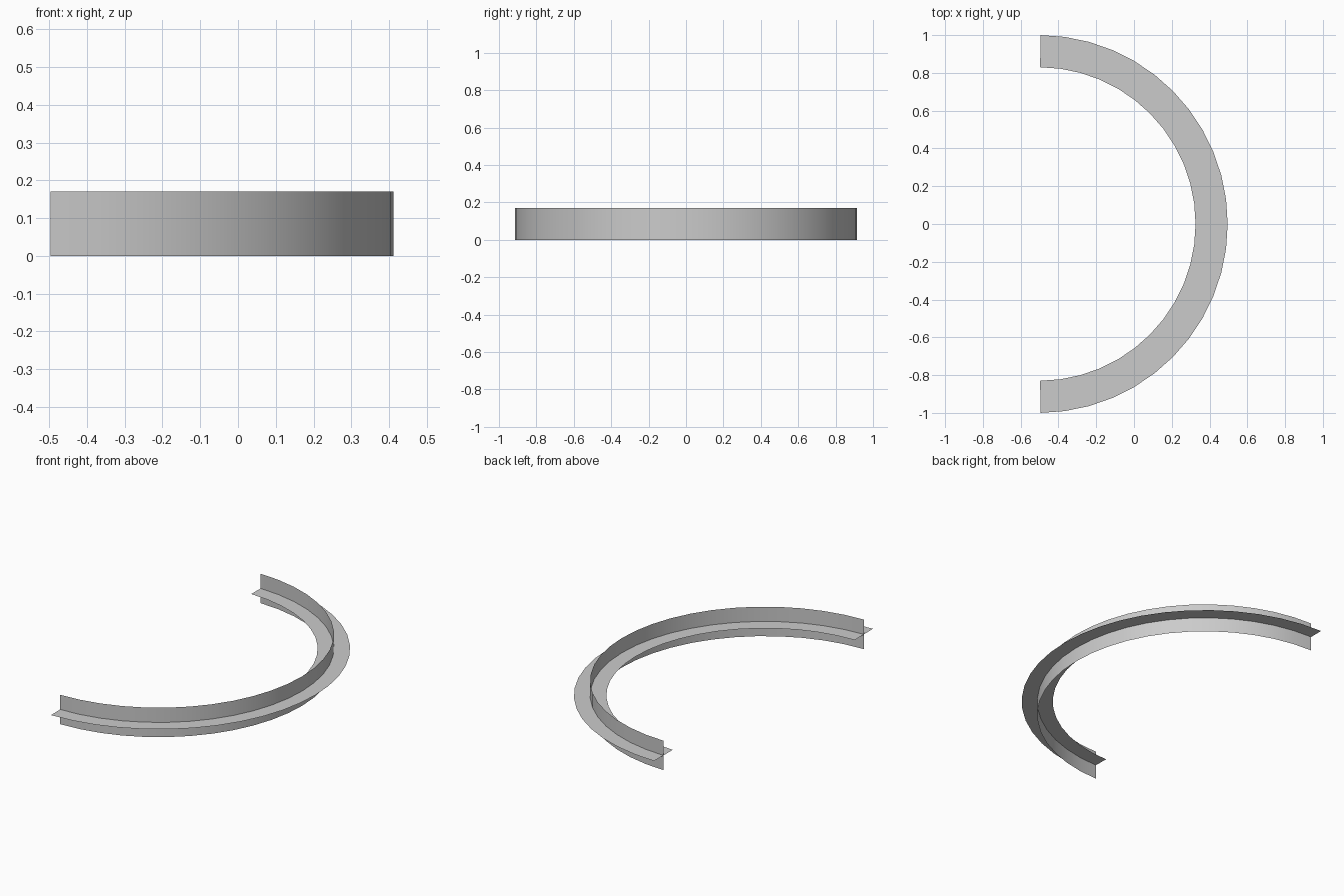
import bpy
import math

cube = bpy.data.objects.get("Cube")
if cube:
    bpy.data.objects.remove(cube, do_unlink=True)

grey = bpy.data.materials.new("light grey")
grey.use_nodes = True
colour = (0.6, 0.6, 0.6, 1)
grey.diffuse_color = colour
grey.node_tree.nodes["Principled BSDF"].inputs["Base Color"].default_value = colour

SEGMENTS = 24
SWEEP = math.radians(179)
CENTRE_X = -0.504
MIDDLE, HALF = 0.915, 0.085


def arc_strip(name, start, end):
    """Sweep a line between two (radius, height) points around the arc."""
    verts = []
    for i in range(SEGMENTS + 1):
        a = SWEEP * (i / SEGMENTS - 0.5)
        for r, z in (start, end):
            verts.append((CENTRE_X + r * math.cos(a), r * math.sin(a), z))
    faces = [(2 * i, 2 * i + 1, 2 * i + 3, 2 * i + 2) for i in range(SEGMENTS)]
    mesh = bpy.data.meshes.new(name)
    mesh.from_pydata(verts, [], faces)
    mesh.materials.append(grey)
    mesh.shade_smooth()
    obj = bpy.data.objects.new(name, mesh)
    bpy.context.collection.objects.link(obj)
    return obj


# Flat half ring crossed by an upright half band, both paper thin
arc_strip("flat_ring", (MIDDLE - HALF, HALF), (MIDDLE + HALF, HALF))
arc_strip("upright_band", (MIDDLE, 0), (MIDDLE, 2 * HALF))
